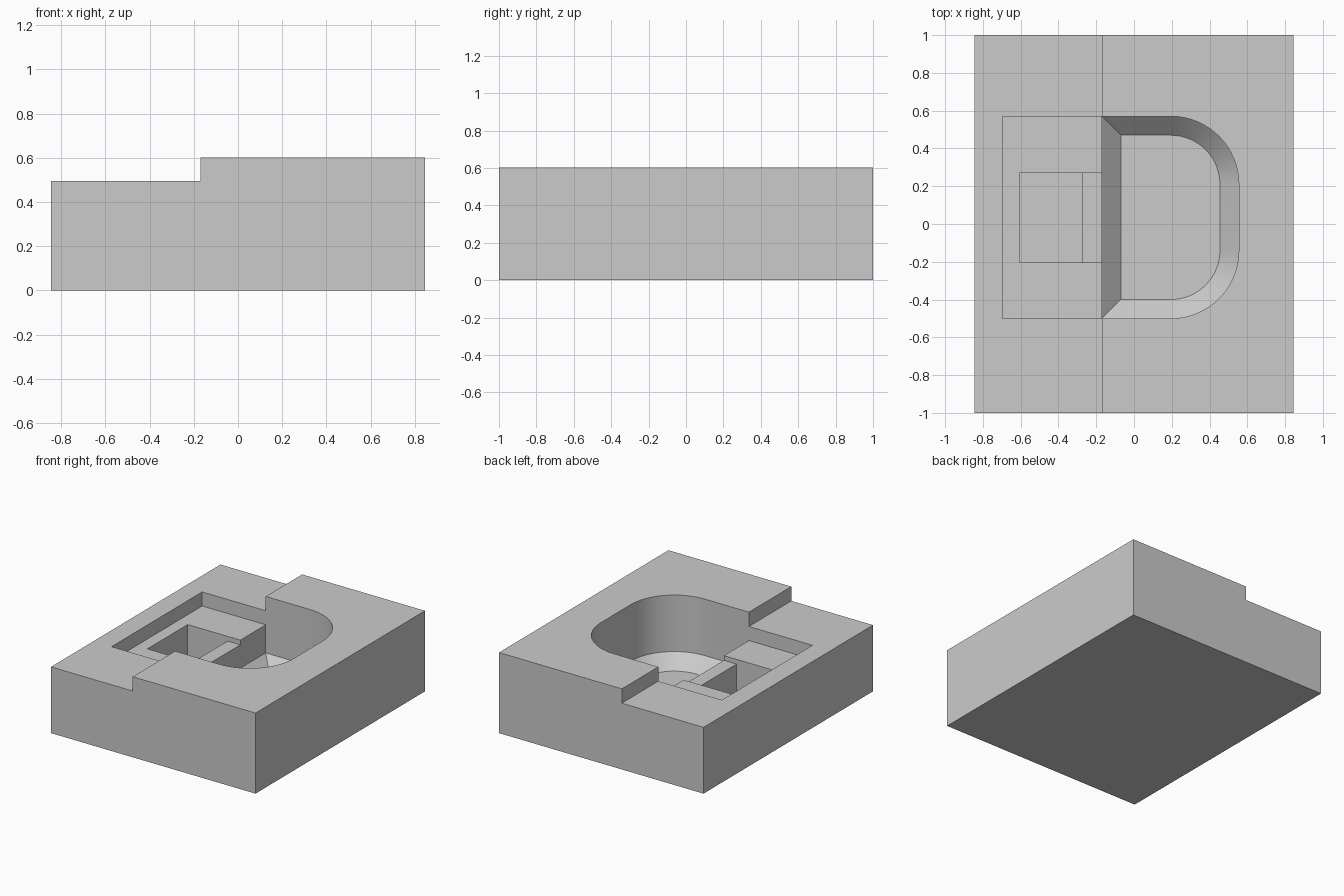
import bpy, bmesh
from math import sin, cos, pi, radians

cube = bpy.data.objects.get("Cube")
if cube:
    bpy.data.objects.remove(cube, do_unlink=True)

# Single matte grey
grey = bpy.data.materials.new("light grey")
grey.use_nodes = True
colour = (0.6, 0.6, 0.6, 1)
grey.diffuse_color = colour
grey.node_tree.nodes["Principled BSDF"].inputs["Base Color"].default_value = colour

STEP_X = -0.17             # line where the raised half and the cavity begin
FRONT, BACK = -0.5, 0.57   # cavity and recess limits in y
TOP = 0.7                  # cutters reach above the block


def loft(name, rings):
    """Closed solid skinned through rings with equal point counts."""
    bm = bmesh.new()
    loops = [[bm.verts.new(p) for p in ring] for ring in rings]
    for a, b in zip(loops, loops[1:]):
        n = len(a)
        for i in range(n):
            j = (i + 1) % n
            bm.faces.new((a[i], a[j], b[j], b[i]))
    bm.faces.new(loops[0])
    bm.faces.new(loops[-1])
    bmesh.ops.recalc_face_normals(bm, faces=bm.faces)
    mesh = bpy.data.meshes.new(name)
    bm.to_mesh(mesh)
    bm.free()
    mesh.materials.append(grey)
    obj = bpy.data.objects.new(name, mesh)
    bpy.context.collection.objects.link(obj)
    return obj


def box(name, x0, x1, y0, y1, z0, z1=TOP):
    outline = [(x0, y0), (x1, y0), (x1, y1), (x0, y1)]
    return loft(name, [[(x, y, z) for x, y in outline] for z in (z0, z1)])


def d_ring(inset, z, segments=16):
    """D-shaped outline: square on the left, rounded on the right."""
    x0, x1 = STEP_X + inset, 0.555 - inset
    y0, y1 = FRONT + inset, BACK - inset
    r = 0.36 - inset
    pts = [(x0, y1, z), (x0, y0, z)]
    for cy, start in ((y0 + r, -pi / 2), (y1 - r, 0)):
        for i in range(segments + 1):
            a = start + pi / 2 * i / segments
            pts.append((x1 - r + r * cos(a), cy + r * sin(a), z))
    return pts


# Stepped block, extruded along y
profile = [(-0.845, 0), (0.845, 0), (0.845, 0.602), (STEP_X, 0.602),
           (STEP_X, 0.495), (-0.845, 0.495)]
block = loft("mould_block", [[(x, y, z) for x, z in profile] for y in (-1, 1)])

# Cavity with sloped bottom edge, shallow recess, shelf and deep pocket
cutters = [
    loft("cavity", [d_ring(0.1, 0.08), d_ring(0, 0.18), d_ring(0, TOP)]),
    box("recess", -0.695, 0, FRONT, BACK, 0.39),
    box("shelf", -0.4, 0, -0.205, 0.27, 0.355),
    box("pocket", -0.605, -0.275, -0.205, 0.27, 0.08),
]

bpy.ops.object.select_all(action="DESELECT")
block.select_set(True)
bpy.context.view_layer.objects.active = block
for cutter in cutters:
    cutter.hide_render = True
    mod = block.modifiers.new(cutter.name, "BOOLEAN")
    mod.operation = "DIFFERENCE"
    mod.solver = "EXACT"
    mod.object = cutter
    bpy.ops.object.modifier_apply(modifier=mod.name)
    bpy.data.objects.remove(cutter, do_unlink=True)

bpy.ops.object.shade_smooth_by_angle(angle=radians(30))
